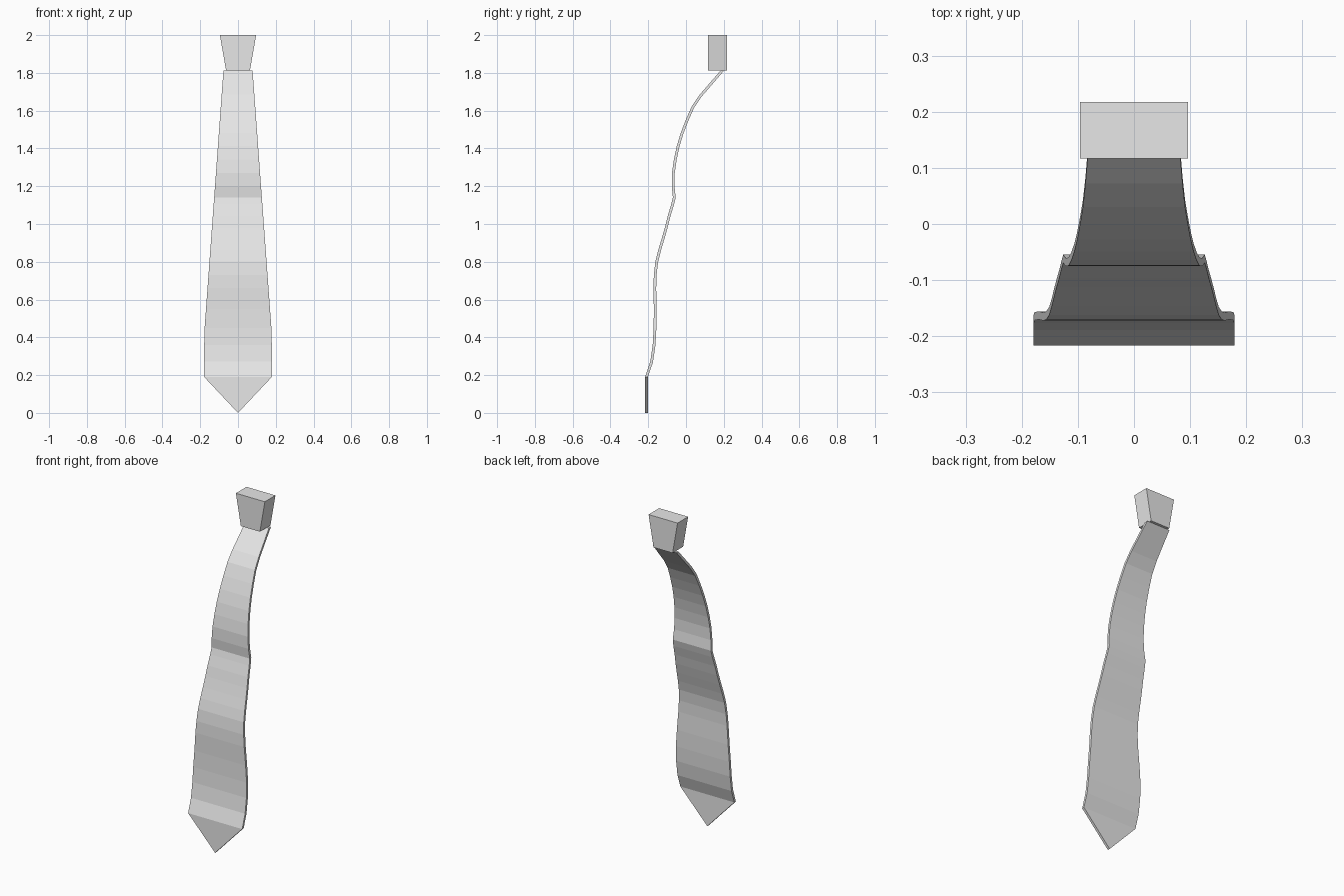
import bpy, bmesh
from mathutils import Vector

if "Cube" in bpy.data.objects:
    bpy.data.objects.remove(bpy.data.objects["Cube"])

cloth = bpy.data.materials.new("grey_cloth")
cloth.diffuse_color = (0.8, 0.8, 0.8, 1)
cloth.use_nodes = True
cloth.node_tree.nodes["Principled BSDF"].inputs["Base Color"].default_value = cloth.diffuse_color
THICK = 0.0145


def make_object(name, bm):
    bmesh.ops.recalc_face_normals(bm, faces=bm.faces)
    mesh = bpy.data.meshes.new(name)
    bm.to_mesh(mesh)
    bm.free()
    mesh.materials.append(cloth)
    obj = bpy.data.objects.new(name, mesh)
    bpy.context.collection.objects.link(obj)
    return obj


def loft(name, rings):
    """Skin a row of equal-sized closed rings and cap both ends."""
    bm = bmesh.new()
    rows = [[bm.verts.new(p) for p in ring] for ring in rings]
    n = len(rows[0])
    for a, b in zip(rows, rows[1:]):
        for i in range(n):
            j = (i + 1) % n
            bm.faces.new((a[i], a[j], b[j], b[i]))
    bm.faces.new(rows[0])
    bm.faces.new(rows[-1])
    return make_object(name, bm)


def half_width(z):
    return 0.179 if z < 0.42 else 0.179 + (z - 0.42) / 1.39 * (0.077 - 0.179)


# Wavy centre line of the blade as (y, z)
path = [Vector(p) for p in (
    (-0.209, 0.19), (-0.182, 0.27), (-0.169, 0.36), (-0.164, 0.45), (-0.163, 0.55),
    (-0.165, 0.66), (-0.163, 0.73), (-0.155, 0.80), (-0.140, 0.86), (-0.122, 0.92),
    (-0.105, 0.98), (-0.090, 1.04), (-0.072, 1.10), (-0.062, 1.14), (-0.068, 1.20),
    (-0.067, 1.27), (-0.057, 1.34), (-0.042, 1.41), (-0.021, 1.48), (0.006, 1.55),
    (0.037, 1.62), (0.078, 1.68), (0.130, 1.74), (0.192, 1.812))]

# Blade: thin strip swept along the centre line
rings = []
for i, p in enumerate(path):
    t = (path[min(i + 1, len(path) - 1)] - path[max(i - 1, 0)]).normalized()
    off = Vector((-t.y, t.x)) * THICK / 2
    if i == 0:
        off = Vector((-THICK / 2, 0))     # meets the upright tip
    if i == len(path) - 1:
        off = Vector((-THICK / 2 / t.y, 0))   # level cut under the knot
    w, f, b = half_width(p.y), p + off, p - off
    rings.append([(-w, f.x, f.y), (w, f.x, f.y), (w, b.x, b.y), (-w, b.x, b.y)])
loft("tie_blade", rings)

# Tip: flat pointed end
w = half_width(0.19)
loft("tie_tip", [[(-w, y, 0.19), (w, y, 0.19), (0, y, 0)]
                 for y in (-0.209 - THICK / 2, -0.209 + THICK / 2)])

# Knot: tapered block
loft("tie_knot", [[(-w, 0.117, z), (w, 0.117, z), (w, 0.217, z), (-w, 0.217, z)]
                  for w, z in ((0.063, 1.812), (0.096, 2.0))])
